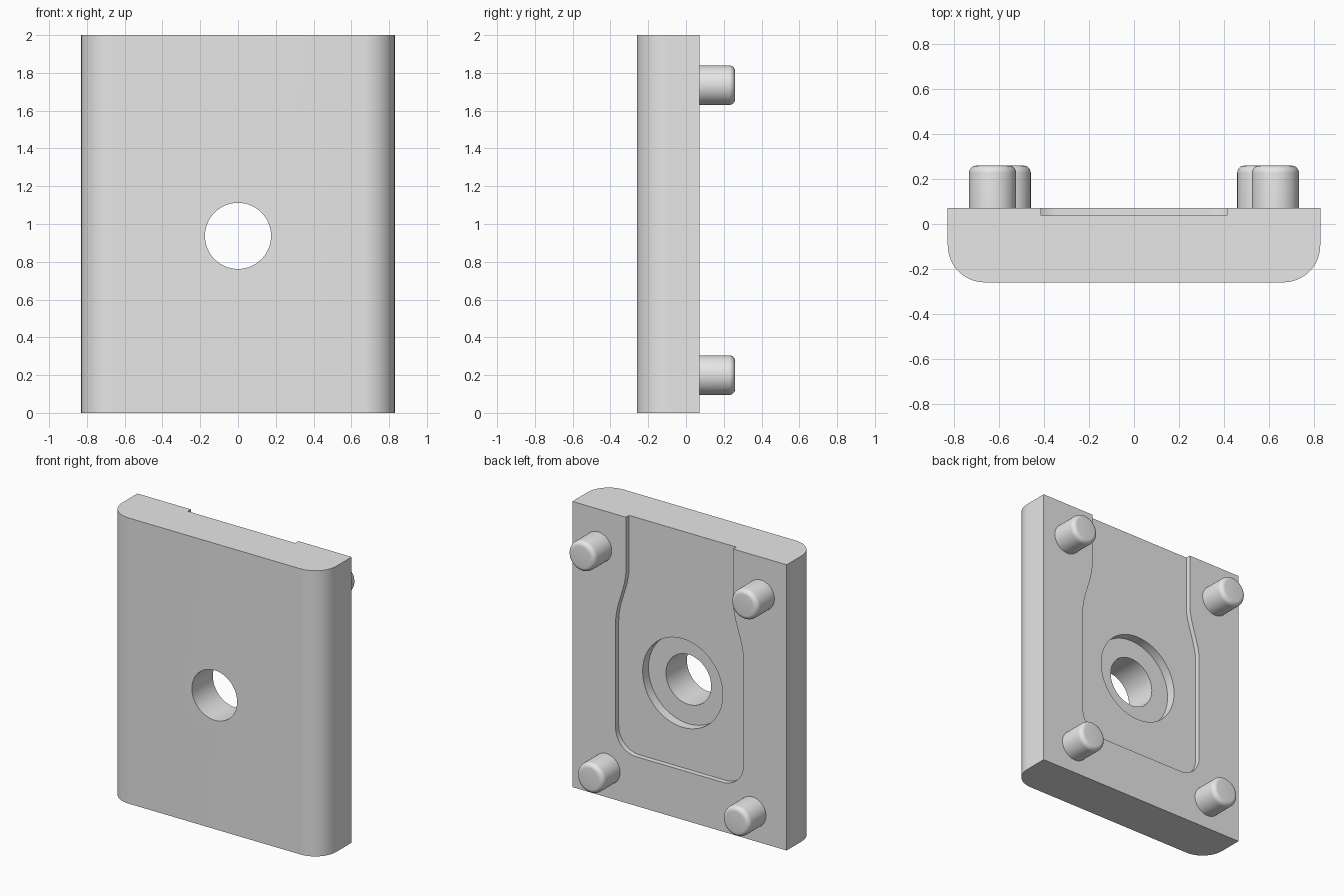
import bpy
import bmesh
from math import cos, sin, pi, radians
from mathutils import Matrix, Vector

WIDTH, HEIGHT = 0.83, 2.0          # half width, full height
FRONT, BACK, TIP = -0.26, 0.072, 0.26
FLOOR = BACK - 0.035               # recess floor
HOLE_Z = 0.937

cube = bpy.data.objects.get("Cube")
if cube:
    bpy.data.objects.remove(cube, do_unlink=True)

grey = bpy.data.materials.new("light grey")
grey.use_nodes = True
colour = (0.8, 0.8, 0.8, 1)
grey.diffuse_color = colour
grey.node_tree.nodes["Principled BSDF"].inputs["Base Color"].default_value = colour


def finish(name, bm):
    """Turn a bmesh into a grey object."""
    bmesh.ops.recalc_face_normals(bm, faces=bm.faces)
    mesh = bpy.data.meshes.new(name)
    bm.to_mesh(mesh)
    bm.free()
    mesh.materials.append(grey)
    obj = bpy.data.objects.new(name, mesh)
    bpy.context.collection.objects.link(obj)
    return obj


def prism(name, points, sweep):
    """Extrude a closed outline along a vector."""
    bm = bmesh.new()
    face = bm.faces.new([bm.verts.new(p) for p in points])
    side = bmesh.ops.extrude_face_region(bm, geom=[face])["geom"]
    verts = [g for g in side if isinstance(g, bmesh.types.BMVert)]
    bmesh.ops.translate(bm, verts=verts, vec=Vector(sweep))
    return finish(name, bm)


def cylinder(name, x, z, radius, y0, y1, rounding=0.0):
    """Cylinder along y, with an optional rounded rear rim."""
    bm = bmesh.new()
    place = Matrix.Translation((x, (y0 + y1) / 2, z)) @ Matrix.Rotation(pi / 2, 4, "X")
    bmesh.ops.create_cone(bm, cap_ends=True, segments=64, radius1=radius,
                          radius2=radius, depth=y1 - y0, matrix=place)
    if rounding:
        rim = [e for e in bm.edges if all(v.co.y > y1 - 0.001 for v in e.verts)]
        bmesh.ops.bevel(bm, geom=rim, offset=rounding, segments=6,
                        profile=0.5, affect="EDGES")
    return finish(name, bm)


def arc(cx, cy, r, start, end, steps=16):
    angles = [radians(start + (end - start) * i / steps) for i in range(steps + 1)]
    return [(cx + r * cos(a), cy + r * sin(a)) for a in angles]


def mirrored(half):
    """Close a right-hand half outline with its mirror image."""
    return half + [(-x, y) for x, y in reversed(half)]


def cut(target, cutter):
    mod = target.modifiers.new("cut", "BOOLEAN")
    mod.operation, mod.solver, mod.object = "DIFFERENCE", "EXACT", cutter
    bpy.context.view_layer.objects.active = target
    bpy.ops.object.modifier_apply(modifier=mod.name)
    bpy.data.objects.remove(cutter, do_unlink=True)


def smooth(obj):
    bpy.ops.object.select_all(action="DESELECT")
    obj.select_set(True)
    bpy.context.view_layer.objects.active = obj
    bpy.ops.object.shade_smooth_by_angle(angle=radians(30))


# Plate with rounded front corners
r = 0.165
outline = mirrored(arc(WIDTH - r, FRONT + r, r, -90, 0) + [(WIDTH, BACK)])
plate = prism("plate", [(x, y, 0) for x, y in outline], (0, 0, HEIGHT))

# Shallow rear recess, open at the top, with a waisted upper part
wide, narrow, bottom, corner = 0.495, 0.415, 0.345, 0.16
low, high = 1.245, 1.63
half = arc(wide - corner, bottom + corner, corner, -90, 0)
for i in range(17):
    t = i / 16
    half.append((wide + (narrow - wide) * t * t * (3 - 2 * t), low + (high - low) * t))
half.append((narrow, HEIGHT + 0.1))
recess = prism("recess_cutter", [(x, FLOOR, z) for x, z in mirrored(half)], (0, 0.2, 0))
cut(plate, recess)

# Counterbore and through hole
cut(plate, cylinder("counterbore_cutter", 0, HOLE_Z, 0.31, FLOOR - 0.065, BACK + 0.1))
cut(plate, cylinder("hole_cutter", 0, HOLE_Z, 0.175, FRONT - 0.1, BACK + 0.1))
smooth(plate)

# Four rear locating pins, the upper pair set wider
for level, x, z in (("upper", 0.63, 1.735), ("lower", 0.565, 0.2)):
    for side, sign in (("left", 1), ("right", -1)):
        smooth(cylinder(f"{level}_{side}_pin", sign * x, z, 0.105, BACK, TIP, 0.032))
